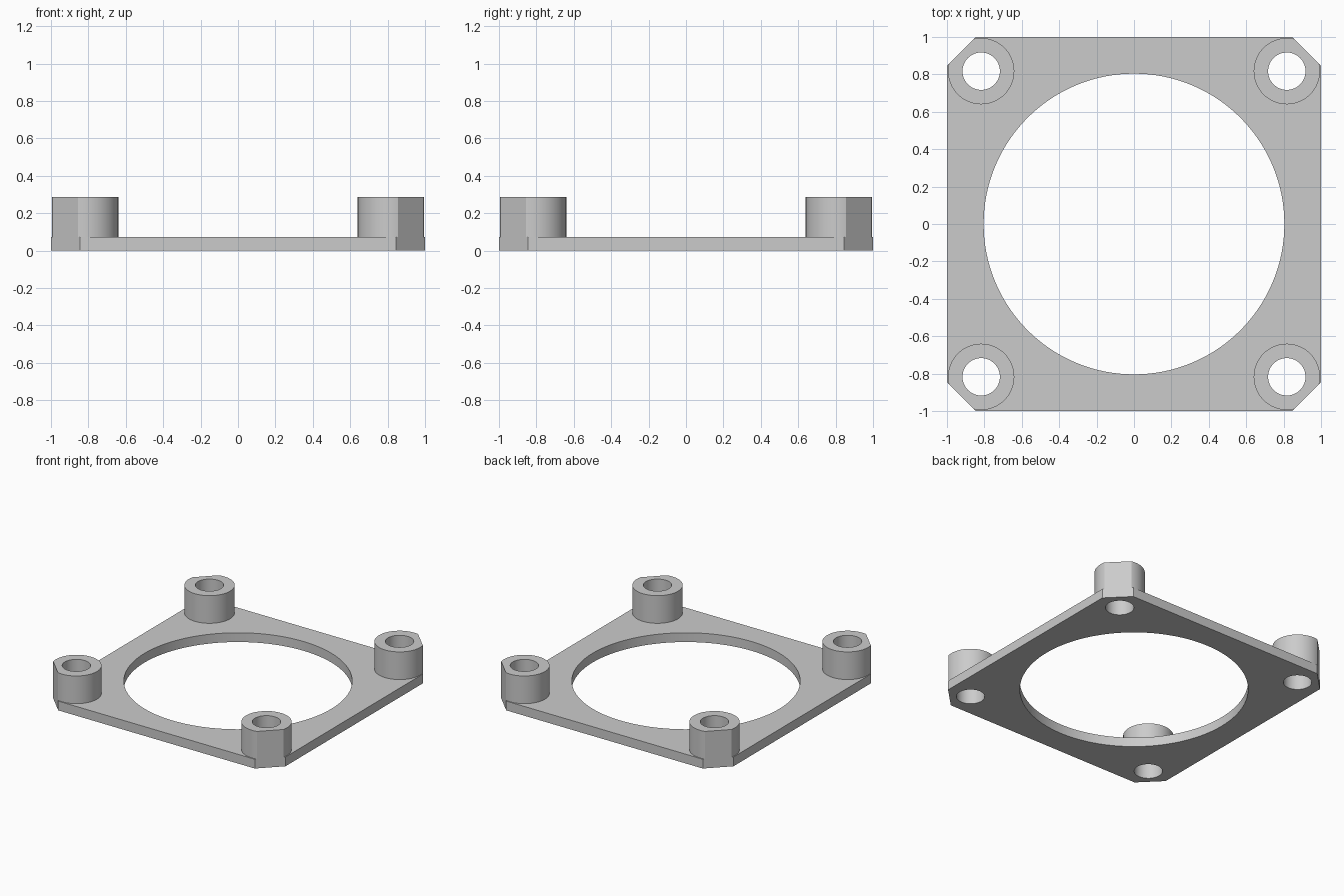
import bpy
import bmesh
import math

default = bpy.data.objects.get("Cube")
if default:
    bpy.data.objects.remove(default, do_unlink=True)

PLATE_TOP, POST_TOP = 0.072, 0.287
POST_POS, POST_RADIUS, BORE_RADIUS = 0.817, 0.177, 0.1
OPENING_RADIUS = 0.804
CHAMFER_START = 0.845

grey = bpy.data.materials.new("light grey")
grey.use_nodes = True
grey.diffuse_color = (0.6, 0.6, 0.6, 1)
grey.node_tree.nodes["Principled BSDF"].inputs["Base Color"].default_value = (0.6, 0.6, 0.6, 1)


def prism(name, outline, bottom, top):
    """Extrude a closed xy outline between two heights."""
    bm = bmesh.new()
    face = bm.faces.new([bm.verts.new((x, y, bottom)) for x, y in outline])
    result = bmesh.ops.extrude_face_region(bm, geom=[face])
    raised = [v for v in result["geom"] if isinstance(v, bmesh.types.BMVert)]
    bmesh.ops.translate(bm, verts=raised, vec=(0, 0, top - bottom))
    bmesh.ops.recalc_face_normals(bm, faces=bm.faces)
    mesh = bpy.data.meshes.new(name)
    bm.to_mesh(mesh)
    bm.free()
    mesh.materials.append(grey)
    obj = bpy.data.objects.new(name, mesh)
    bpy.context.collection.objects.link(obj)
    return obj


def circle(cx, cy, radius, sides):
    angles = [2 * math.pi * i / sides for i in range(sides)]
    return [(cx + radius * math.cos(a), cy + radius * math.sin(a)) for a in angles]


def combine(target, tool, operation):
    """Apply a boolean and discard the tool."""
    tool.hide_render = True
    mod = target.modifiers.new(operation.lower(), "BOOLEAN")
    mod.operation = operation
    mod.solver = "EXACT"
    mod.object = tool
    bpy.context.view_layer.objects.active = target
    bpy.ops.object.modifier_apply(modifier=mod.name)
    bpy.data.objects.remove(tool, do_unlink=True)


# Oversized plate, trimmed to the outline below
corners = [(-1, -1), (1, -1), (1, 1), (-1, 1)]
frame = prism("mounting_frame", [(1.1 * x, 1.1 * y) for x, y in corners], 0, PLATE_TOP)

# Corner posts
for sx, sy in corners:
    outline = circle(sx * POST_POS, sy * POST_POS, POST_RADIUS, 64)
    combine(frame, prism("post", outline, PLATE_TOP / 2, POST_TOP), "UNION")

# Chamfered square outline trims the plate and flattens the posts
c = CHAMFER_START
octagon = [(c, -1), (1, -c), (1, c), (c, 1), (-c, 1), (-1, c), (-1, -c), (-c, -1)]
combine(frame, prism("outline_trim", octagon, -0.1, 0.5), "INTERSECT")

# Large central opening and the screw bores
combine(frame, prism("opening_cutter", circle(0, 0, OPENING_RADIUS, 128), -0.1, 0.5), "DIFFERENCE")
for sx, sy in corners:
    outline = circle(sx * POST_POS, sy * POST_POS, BORE_RADIUS, 48)
    combine(frame, prism("bore_cutter", outline, -0.1, 0.5), "DIFFERENCE")

# Smooth the round walls, keep the edges crisp
bpy.ops.object.select_all(action="DESELECT")
frame.select_set(True)
bpy.context.view_layer.objects.active = frame
bpy.ops.object.shade_smooth_by_angle(angle=math.radians(20))
